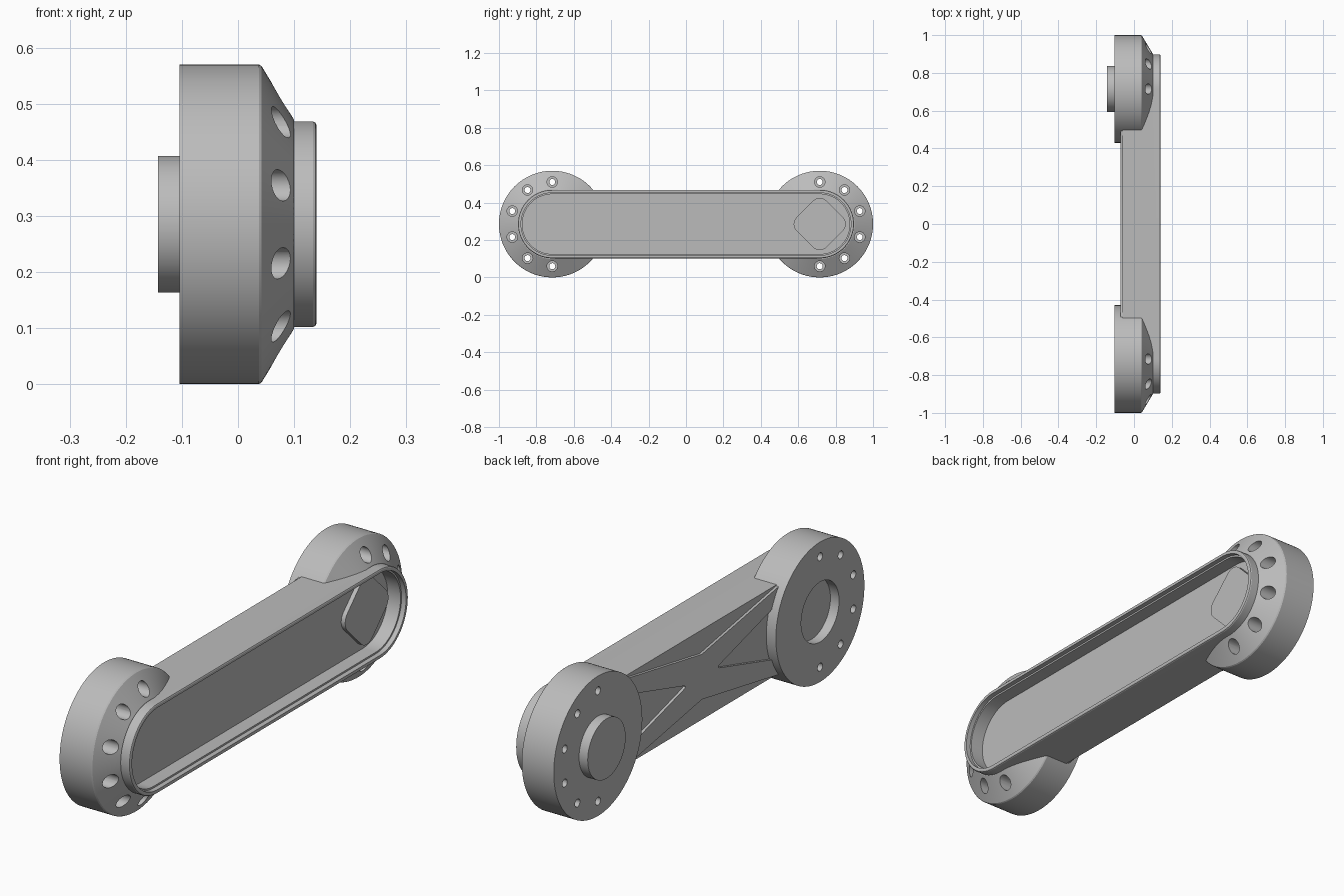
import bpy, bmesh, math
from mathutils import Vector

cube = bpy.data.objects.get("Cube")
if cube:
    bpy.data.objects.remove(cube, do_unlink=True)

END_Y = 0.715      # distance of each joint axis from the middle
MID_Z = 0.285      # height of the joint axes
DISC_R = 0.285
BODY_R = 0.183

grey = bpy.data.materials.new("plain grey")
grey.use_nodes = True
grey.diffuse_color = (0.5, 0.5, 0.5, 1)
grey.node_tree.nodes["Principled BSDF"].inputs["Base Color"].default_value = (0.5, 0.5, 0.5, 1)


def finish(name, bm):
    bmesh.ops.recalc_face_normals(bm, faces=bm.faces[:])
    mesh = bpy.data.meshes.new(name)
    bm.to_mesh(mesh)
    bm.free()
    mesh.materials.append(grey)
    obj = bpy.data.objects.new(name, mesh)
    bpy.context.collection.objects.link(obj)
    return obj


def loft(name, sections, y=0, z=MID_Z, half=0, steps=48):
    """Stack (x, radius) outlines along x: circles, or stadiums when half > 0."""
    bm = bmesh.new()
    rings = []
    for x, r in sections:
        ring = []
        for side in (1, -1):
            for i in range(steps + 1 if half else steps):
                a = math.pi * i / steps - math.pi / 2
                ring.append(bm.verts.new((x, y + side * (half + r * math.cos(a)),
                                          z + side * r * math.sin(a))))
        rings.append(ring)
    for low, high in zip(rings, rings[1:]):
        for i in range(len(low)):
            j = (i + 1) % len(low)
            bm.faces.new((low[i], low[j], high[j], high[i]))
    bm.faces.new(rings[0])
    bm.faces.new(rings[-1])
    return finish(name, bm)


def prism(name, outline, x0, x1, rounding=0):
    """Extrude a (y, z from the axis) outline along x, with rounded corners."""
    bm = bmesh.new()
    verts = [bm.verts.new((x0, y, MID_Z + z)) for y, z in outline]
    bm.faces.new(verts)
    if rounding:
        bmesh.ops.bevel(bm, geom=verts, offset=rounding, segments=8,
                        profile=0.5, affect='VERTICES')
    made = bmesh.ops.extrude_face_region(bm, geom=bm.faces[:])
    bmesh.ops.translate(bm, vec=Vector((x1 - x0, 0, 0)),
                        verts=[v for v in made["geom"] if isinstance(v, bmesh.types.BMVert)])
    return finish(name, bm)


def combine(target, tool, operation):
    mod = target.modifiers.new("combine", 'BOOLEAN')
    mod.operation = operation
    mod.solver = 'EXACT'
    mod.object = tool
    bpy.context.view_layer.objects.active = target
    bpy.ops.object.modifier_apply(modifier=mod.name)
    bpy.data.objects.remove(tool, do_unlink=True)


# Long rounded bar with a softened front rim
arm = loft("link_arm", [(-0.072, BODY_R - 0.003), (-0.069, BODY_R), (0.134, BODY_R),
                        (0.138, BODY_R - 0.002), (0.14, BODY_R - 0.006)], half=END_Y)

# Shallow recesses on the back, leaving crossed struts
for s in (1, -1):
    combine(arm, prism("edge_recess", [(-0.56, s * 0.25), (-0.52, s * 0.184), (0, s * 0.092),
                                       (0.52, s * 0.184), (0.56, s * 0.25)],
                       -0.1, -0.061), 'DIFFERENCE')
    combine(arm, prism("side_recess", [(s * 0.09, 0), (s * 0.53, 0.125), (s * 0.53, -0.125)],
                       -0.1, -0.061, 0.03), 'DIFFERENCE')

# Joint discs with a sloped front shoulder
for s in (1, -1):
    disc = loft("joint_disc", [(-0.104, DISC_R), (0.037, DISC_R), (0.042, DISC_R - 0.003),
                               (0.1, BODY_R + 0.003)], y=s * END_Y, steps=64)
    combine(arm, disc, 'UNION')

# Round spigot on one joint, matching socket in the other
combine(arm, loft("spigot", [(-0.143, 0.122), (-0.09, 0.122)], y=END_Y), 'UNION')
combine(arm, loft("socket", [(-0.15, 0.122), (-0.065, 0.122)], y=-END_Y), 'DIFFERENCE')

# Deep pocket along the front
combine(arm, loft("pocket", [(0.062, 0.16), (0.12, 0.16), (0.12, 0.167), (0.2, 0.167)],
                  half=END_Y), 'DIFFERENCE')

# Counterbored bolt holes around the outer half of each disc
for s in (1, -1):
    for k in range(6):
        a = math.radians(90 - 36 * k)
        hole = loft("bolt_hole", [(-0.2, 0.016), (0.015, 0.016), (0.015, 0.028), (0.2, 0.028)],
                    y=s * (END_Y + 0.225 * math.cos(a)),
                    z=MID_Z + 0.225 * math.sin(a), steps=12)
        combine(arm, hole, 'DIFFERENCE')

# Plain raised pad on the pocket floor
d = 0.16
combine(arm, prism("floor_pad", [(END_Y - d, 0), (END_Y, -d), (END_Y + d, 0), (END_Y, d)],
                   0.05, 0.08, 0.05), 'UNION')

# Smooth round walls, crisp edges
bpy.ops.object.select_all(action='DESELECT')
arm.select_set(True)
bpy.context.view_layer.objects.active = arm
bpy.ops.object.shade_smooth_by_angle(angle=math.radians(25))
